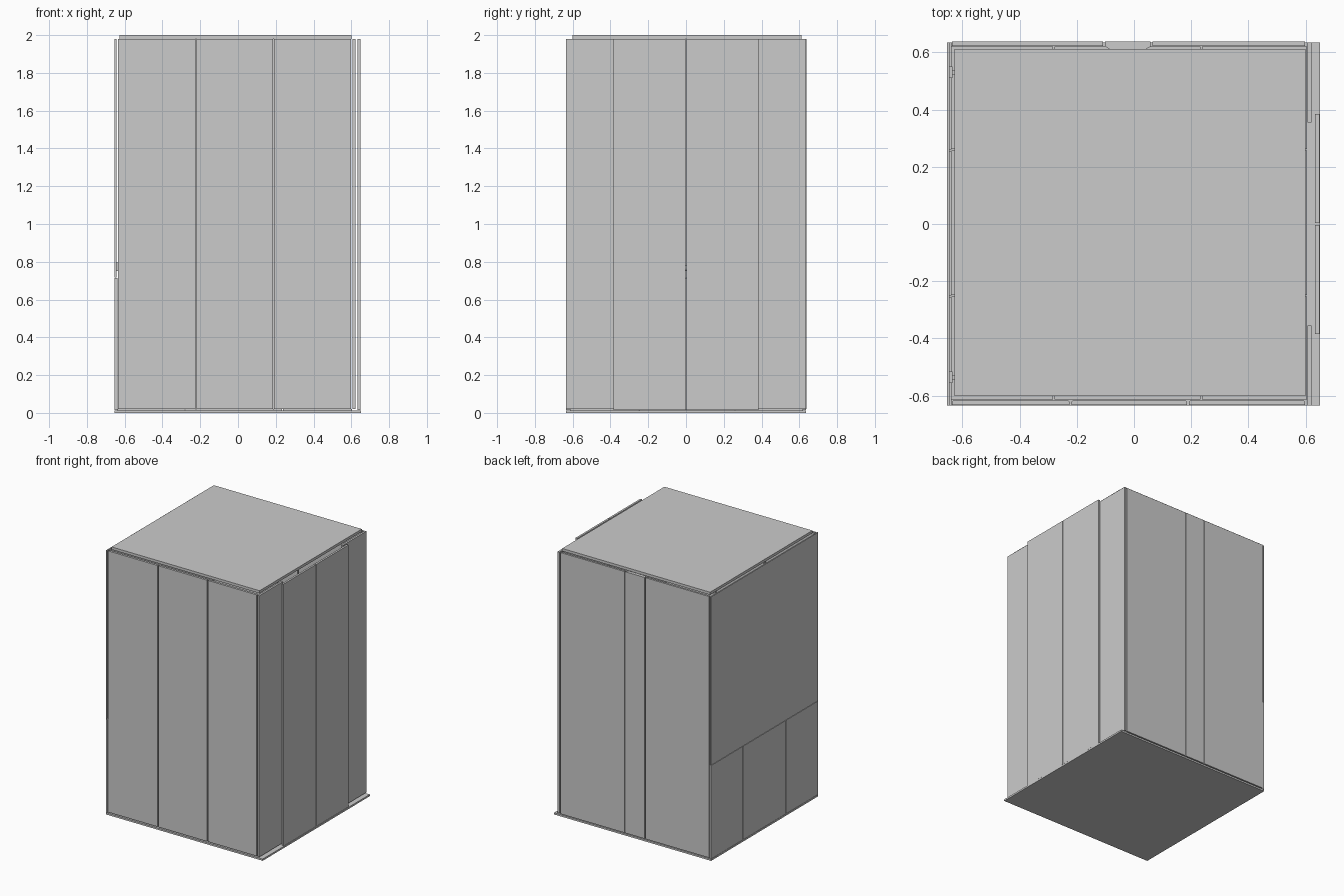
import bpy, bmesh

if "Cube" in bpy.data.objects:
    bpy.data.objects.remove(bpy.data.objects["Cube"])


def box(name, x, y, z):
    """Axis-aligned box from (min, max) ranges."""
    bm = bmesh.new()
    bmesh.ops.create_cube(bm, size=1)
    for v in bm.verts:
        v.co = [r[0] if c < 0 else r[1] for c, r in zip(v.co, (x, y, z))]
    return finish(name, bm)


def prism(name, outline, z):
    """Plan outline (x, y) extruded upwards."""
    bm = bmesh.new()
    face = bm.faces.new([bm.verts.new((px, py, z[0])) for px, py in outline])
    top = bmesh.ops.extrude_face_region(bm, geom=[face])["geom"]
    for v in top:
        if isinstance(v, bmesh.types.BMVert):
            v.co.z = z[1]
    bmesh.ops.recalc_face_normals(bm, faces=bm.faces)
    return finish(name, bm)


def finish(name, bm):
    mesh = bpy.data.meshes.new(name)
    bm.to_mesh(mesh)
    bm.free()
    ob = bpy.data.objects.new(name, mesh)
    bpy.context.collection.objects.link(ob)
    return ob


def spans(edges, gap):
    """Neighbouring ranges separated by a narrow seam."""
    last = len(edges) - 2
    return [(a + (gap / 2 if i > 0 else 0), b - (gap / 2 if i < last else 0))
            for i, (a, b) in enumerate(zip(edges, edges[1:]))]


Z = (0.02, 1.98)

# Floor slab with a three by three field of tiles
box("floor_slab", (-0.653, 0.65), (-0.635, 0.635), (0, 0.013))
for x in spans([-0.638, -0.28, 0.235, 0.604], 0.005):
    for y in spans([-0.614, -0.25, 0.26, 0.62], 0.005):
        box("floor_tile", x, y, (0.013, 0.02))

# Ceiling
box("ceiling", (-0.628, 0.6), (-0.601, 0.611), (1.98, 2.0))

# Front wall: three panels with inner corners chamfered
for a, b in spans([-0.636, -0.222, 0.188, 0.597], 0.007):
    prism("front_wall_panel", [(a, -0.632), (b, -0.632), (b, -0.621),
                               (b - 0.006, -0.615), (a + 0.006, -0.615), (a, -0.621)], Z)

# Back wall: two wide panels and a control column bulging inwards
left, mid, right = spans([-0.636, -0.105, 0.062, 0.597], 0.007)
for x in (left, right):
    box("back_wall_panel", x, (0.622, 0.637), Z)
a, b = mid
prism("control_column", [(a, 0.637), (b, 0.637), (b, 0.62),
                         (b - 0.015, 0.612), (a + 0.015, 0.612), (a, 0.62)], Z)

# Left wall: lower panels and a thin mirror above
for y in spans([-0.635, -0.252, 0.258, 0.635], 0.005):
    box("left_lower_panel", (-0.653, -0.638), y, (0.015, 0.715))
box("left_mirror", (-0.653, -0.644), (-0.635, 0.635), (0.718, 1.98))

# Handrail with two brackets
bpy.ops.mesh.primitive_cylinder_add(vertices=16, radius=0.015, depth=1.1,
                                    location=(-0.59, 0, 0.765), rotation=(1.570796, 0, 0))
bpy.context.object.name = "handrail"
bpy.ops.object.shade_smooth_by_angle()
for y in (-0.535, 0.53):
    box("handrail_mount", (-0.644, -0.634), (y - 0.02, y + 0.02), (0.75, 0.797))
    box("handrail_bracket", (-0.634, -0.59), (y - 0.008, y + 0.008), (0.757, 0.773))

# Doorway jambs and sliding doors on the right side
box("door_jamb_front", (0.606, 0.621), (-0.635, -0.355), Z)
box("door_jamb_back", (0.606, 0.621), (0.355, 0.635), Z)
for y in spans([-0.384, 0, 0.384], 0.006):
    box("sliding_door", (0.633, 0.648), y, (0.015, 1.98))
